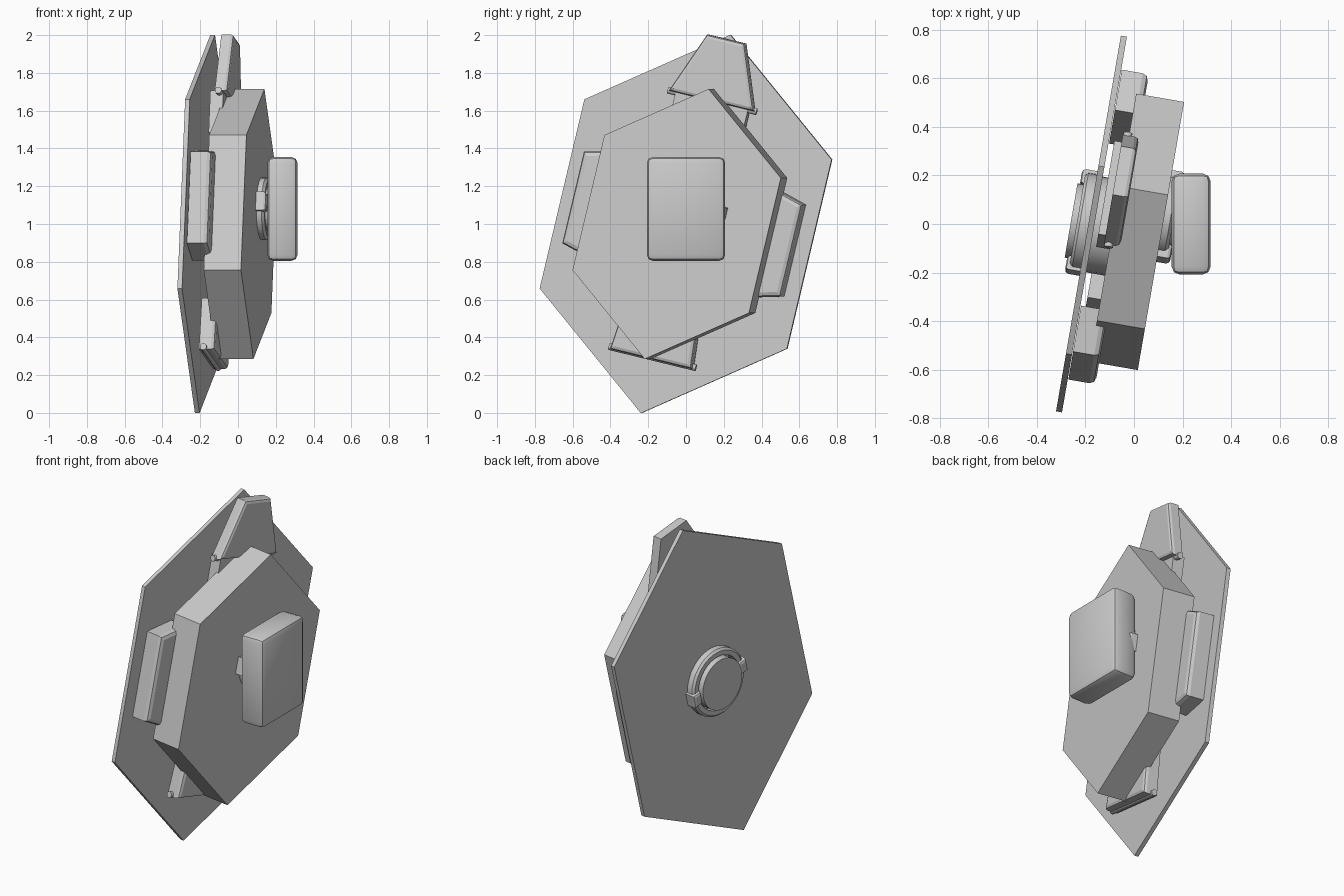
import bpy, bmesh, math
from mathutils import Matrix, Vector

if "Cube" in bpy.data.objects:
    bpy.data.objects.remove(bpy.data.objects["Cube"], do_unlink=True)

# Single grey finish
grey = bpy.data.materials.new("plain grey")
grey.use_nodes = True
COLOR = (0.6, 0.6, 0.6, 1)
grey.diffuse_color = COLOR
grey.node_tree.nodes["Principled BSDF"].inputs["Base Color"].default_value = COLOR

# Tilted frame of the plate: local x/y lie in the plate, local z points outward
yaw, roll = math.radians(-9.8), math.radians(13.5)
normal = Vector((math.cos(yaw), math.sin(yaw), 0))
side = Vector((-math.sin(yaw), math.cos(yaw), 0))
up = Vector((0, 0, 1))
u_axis = side * math.cos(roll) - up * math.sin(roll)
v_axis = side * math.sin(roll) + up * math.cos(roll)
FRAME = Matrix((u_axis, v_axis, normal)).transposed().to_4x4()
FRAME.translation = Vector((-0.175, 0, 1))


def finish(name, bm, matrix=FRAME):
    bmesh.ops.recalc_face_normals(bm, faces=bm.faces)
    mesh = bpy.data.meshes.new(name)
    bm.to_mesh(mesh)
    bm.free()
    mesh.materials.append(grey)
    obj = bpy.data.objects.new(name, mesh)
    obj.matrix_world = matrix
    bpy.context.collection.objects.link(obj)
    return obj


def prism(name, outline, low, high, chamfer=0):
    """Extrude a flat outline, optionally chamfering the outer rim."""
    bm = bmesh.new()
    base = bm.faces.new([bm.verts.new((x, y, low)) for x, y in outline])
    ext = bmesh.ops.extrude_face_region(bm, geom=[base], use_keep_orig=True)["geom"]
    top = [g for g in ext if isinstance(g, bmesh.types.BMVert)]
    bmesh.ops.translate(bm, verts=top, vec=(0, 0, high - low))
    if chamfer:
        rim = [e for e in bm.edges if all(v in top for v in e.verts)]
        bmesh.ops.bevel(bm, geom=rim, offset=chamfer, segments=2, profile=0.5, affect='EDGES')
    return finish(name, bm)


def hexagon(r):
    pts = [(0, r), (-0.663 * r, r / 2), (-0.663 * r, -r / 2)]
    return pts + [(-x, -y) for x, y in pts]


def circle(r, count=32, center=(0, 0)):
    return [(center[0] + r * math.cos(i * math.tau / count),
             center[1] + r * math.sin(i * math.tau / count)) for i in range(count)]


def rect(x0, x1, y0, y1):
    return [(x0, y0), (x1, y0), (x1, y1), (x0, y1)]


def rod(name, half, y, z, r):
    bm = bmesh.new()
    bmesh.ops.create_cone(bm, cap_ends=True, segments=12, radius1=r, radius2=r, depth=2 * half,
                          matrix=Matrix.Translation((0, y, z)) @ Matrix.Rotation(math.pi / 2, 4, 'Y'))
    return finish(name, bm)


def ring(name, inner, outer, low, high, center=(0, 0)):
    """Chamfered ring turned around the local normal."""
    bm = bmesh.new()
    c = (outer - inner) * 0.3
    profile = [(inner, low), (outer, low), (outer, high - c * math.copysign(1, high - low)),
               (outer - c, high), (inner, high)]
    steps = 32
    rows = [[bm.verts.new((center[0] + r * math.cos(i * math.tau / steps),
                           center[1] + r * math.sin(i * math.tau / steps), z))
             for r, z in profile] for i in range(steps)]
    n = len(profile)
    for i in range(steps):
        a, b = rows[i], rows[(i + 1) % steps]
        for k in range(n):
            bm.faces.new((a[k], b[k], b[(k + 1) % n], a[(k + 1) % n]))
    return finish(name, bm)


# Large back plate and thick hexagonal body
prism("back_plate", hexagon(1.03), -0.0125, 0.0125)
prism("main_body", hexagon(0.735), 0.09, 0.29)
prism("body_spacer", circle(0.2), 0.0, 0.1)

# Side flaps
for label, s in (("right", -1), ("left", 1)):
    pts = [(0.42, -0.3), (0.605, -0.25), (0.605, 0.25), (0.42, 0.3)]
    prism(label + "_flap", [(s * x, y) for x, y in pts], 0.015, 0.128, 0.025)

# Top flap on its hinge
prism("top_flap", [(-0.235, 0.67), (0.235, 0.67), (0.104, 1.007), (-0.104, 1.007)], 0.065, 0.133, 0.018)
prism("top_hinge_arm", rect(-0.2, 0.2, 0.45, 0.68), 0.035, 0.105)
rod("top_hinge_rod", 0.245, 0.67, 0.085, 0.018)

# Bottom flap on its hinge
prism("bottom_flap", [(-0.225, -0.735), (0.225, -0.735), (0.2, -0.45), (-0.2, -0.45)], 0.035, 0.12, 0.02)
rod("bottom_hinge_rod", 0.24, -0.725, 0.06, 0.018)

# Rear dial with two clamps
ring("rear_ring", 0.165, 0.205, -0.01, -0.06)
prism("rear_dial", circle(0.155), -0.01, -0.085)
for label, s in (("right", -1), ("left", 1)):
    prism(label + "_rear_clamp", rect(s * 0.185 - 0.03, s * 0.185 + 0.03, -0.04, 0.04), -0.01, -0.075, 0.015)

# Mount between the body and the front box
mount = FRAME.inverted() @ Vector((0.2, 0.02, 1.08))
middle = (mount.x, mount.y)
ring("mount_ring", 0.12, 0.165, 0.28, 0.33, middle)
prism("mount_dial", circle(0.13, 32, middle), 0.28, 0.40)
for s in (-1, 1):
    cx = mount.x + s * 0.155
    prism("mount_clamp", rect(cx - 0.03, cx + 0.03, mount.y - 0.05, mount.y + 0.05), 0.28, 0.345, 0.015)

# Upright front box with rounded edges
bm = bmesh.new()
bmesh.ops.create_cube(bm, size=1, matrix=Matrix.Diagonal((0.16, 0.415, 0.55, 1)))
bmesh.ops.bevel(bm, geom=bm.edges[:], offset=0.032, segments=2, profile=0.5, affect='EDGES')
finish("front_box", bm, Matrix.Translation((0.235, 0, 1.08)))

# Smooth the round parts while keeping their edges sharp
bpy.ops.object.select_all(action='DESELECT')
for obj in bpy.context.collection.objects:
    if obj.type == 'MESH' and any(k in obj.name for k in ("ring", "dial", "rod", "box", "spacer")):
        obj.select_set(True)
        bpy.context.view_layer.objects.active = obj
bpy.ops.object.shade_smooth_by_angle(angle=math.radians(35))
